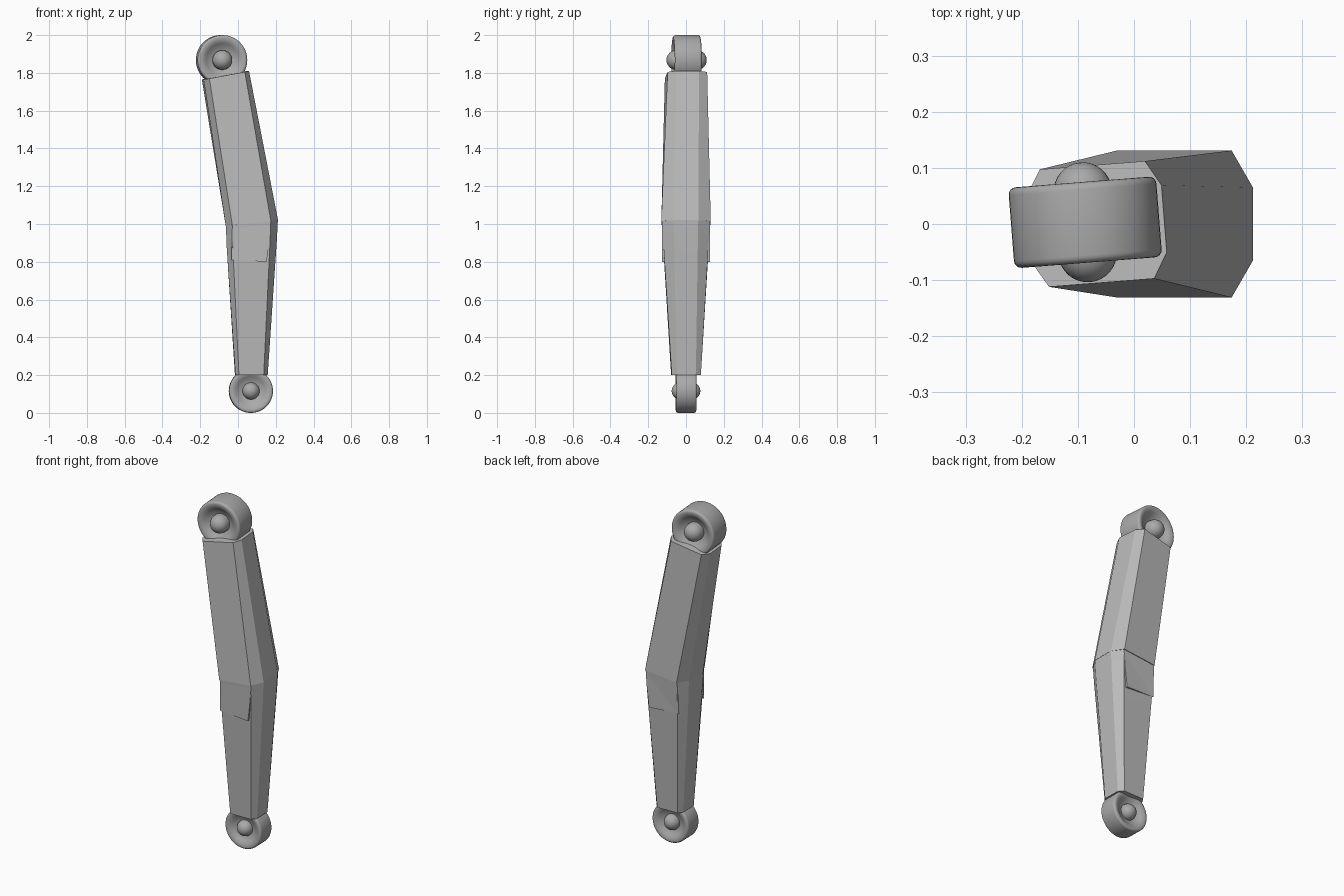
import bpy, math
from mathutils import Vector, Matrix

cube = bpy.data.objects.get("Cube")
if cube:
    bpy.data.objects.remove(cube)


def material(name, value):
    m = bpy.data.materials.new(name)
    m.use_nodes = True
    m.diffuse_color = (value, value, value, 1)
    bsdf = next(n for n in m.node_tree.nodes if n.type == 'BSDF_PRINCIPLED')
    bsdf.inputs["Base Color"].default_value = (value, value, value, 1)
    return m


body_grey = material("body grey", 0.50)
joint_grey = material("joint grey", 0.40)


def add_mesh(name, verts, faces, mat):
    me = bpy.data.meshes.new(name)
    me.from_pydata(verts, [], faces)
    me.materials.append(mat)
    ob = bpy.data.objects.new(name, me)
    bpy.context.collection.objects.link(ob)
    return ob


def smooth(ob, angle):
    bpy.ops.object.select_all(action='DESELECT')
    ob.select_set(True)
    bpy.context.view_layer.objects.active = ob
    bpy.ops.object.shade_smooth_by_angle(angle=math.radians(angle))


def section(x0, x1, z0, z1, half_y, cut_l, cut_r, flat_y, turn):
    """Chamfered rectangle whose height runs from z0 on the left edge to z1."""
    outline = [(x0 + cut_l, -half_y), (x1 - cut_r, -half_y), (x1, -flat_y), (x1, flat_y),
               (x1 - cut_r, half_y), (x0 + cut_l, half_y), (x0, flat_y), (x0, -flat_y)]
    mid = (x0 + x1) / 2
    rot = Matrix.Rotation(math.radians(turn), 3, 'Z')
    ring = []
    for x, y in outline:
        p = rot @ Vector((x - mid, y, 0))
        ring.append((p.x + mid, p.y, z0 + (z1 - z0) * (x - x0) / (x1 - x0)))
    return ring


def loft(name, sections, mat):
    n = 8
    verts = [v for s in sections for v in section(*s)]
    faces = [tuple(reversed(range(n))), tuple(range(len(verts) - n, len(verts)))]
    for k in range(len(sections) - 1):
        for i in range(n):
            a, b = k * n + i, k * n + (i + 1) % n
            faces.append((a, b, b + n, a + n))
    return add_mesh(name, verts, faces, mat)


# Upper and lower arm segments, meeting at the elbow
loft("upper_arm", [(-0.065, 0.212, 0.99, 1.02, 0.131, 0.035, 0.038, 0.065, 0),
                   (-0.187, 0.054, 1.765, 1.81, 0.105, 0.027, 0.026, 0.06, 4.5)], body_grey)
lower = loft("lower_arm", [(-0.015, 0.156, 0.2, 0.2, 0.077, 0.018, 0.022, 0.05, 1.5),
                           (-0.060, 0.206, 0.88, 0.92, 0.121, 0.032, 0.036, 0.063, 0),
                           (-0.064, 0.211, 0.99, 1.02, 0.127, 0.035, 0.038, 0.065, 0)], body_grey)
smooth(lower, 12)

# Thin elbow plates, flush at the top and proud at the lower edge
for side, name in ((-1, "front_elbow_plate"), (1, "back_elbow_plate")):
    outline = [(-0.035, 0.81), (0.152, 0.80), (0.165, 0.91), (0.174, 1.015), (-0.03, 0.99)]
    verts = [(x, side * (y if i else 0.116), z) for y in (0.11, 0.126)
             for i, (x, z) in enumerate(outline)]
    faces = [(0, 1, 2, 3, 4), (9, 8, 7, 6, 5)]
    faces += [(i, i + 5, (i + 1) % 5 + 5, (i + 1) % 5) for i in range(5)]
    if side < 0:
        faces = [f[::-1] for f in faces]
    add_mesh(name, verts, faces, body_grey)


def lathe(name, profile, centre, turn, mat, n=48):
    """Revolve (radius, y) points around the y axis; end points lie on the axis."""
    inner = profile[1:-1]
    verts = [(r * math.sin(2 * math.pi * i / n), y, r * math.cos(2 * math.pi * i / n))
             for r, y in inner for i in range(n)]
    a, b = len(verts), len(verts) + 1
    verts += [(0, profile[0][1], 0), (0, profile[-1][1], 0)]
    faces = []
    for k in range(len(inner) - 1):
        for i in range(n):
            p, q = k * n + i, k * n + (i + 1) % n
            faces.append((p, q, q + n, p + n))
    last = (len(inner) - 1) * n
    for i in range(n):
        j = (i + 1) % n
        faces += [(a, j, i), (b, last + i, last + j)]
    ob = add_mesh(name, verts, faces, mat)
    ob.location = centre
    ob.rotation_euler.z = math.radians(turn)
    smooth(ob, 50)
    return ob


def joint(name, centre, radius, half, hub, hub_y, turn):
    # Dished wheel with rounded rims
    b = radius * 0.1
    side = [(0, half * 0.45), (radius * 0.3, half * 0.47), (radius * 0.5, half * 0.58),
            (radius * 0.66, half * 0.8), (radius * 0.77, half * 0.96), (radius - b, half)]
    side += [(radius - b + b * math.sin(t), half - b + b * math.cos(t))
             for t in (math.pi * k / 8 for k in range(1, 5))]
    profile = [(r, -y) for r, y in side] + [(r, y) for r, y in reversed(side)]
    lathe(name + "_wheel", profile, centre, turn, joint_grey)
    # Round-ended pin through the wheel
    cap = [(hub * math.sin(math.pi * k / 16), hub_y - hub + hub * math.cos(math.pi * k / 16))
           for k in range(9)]
    profile = [(r, -y) for r, y in cap] + [(r, y) for r, y in reversed(cap)]
    lathe(name + "_pin", profile, centre, turn, joint_grey, 32)


joint("top_joint", (-0.087, 0.003, 1.868), 0.132, 0.072, 0.052, 0.107, 4.5)
joint("bottom_joint", (0.068, 0.0, 0.116), 0.116, 0.054, 0.045, 0.076, 1.5)
